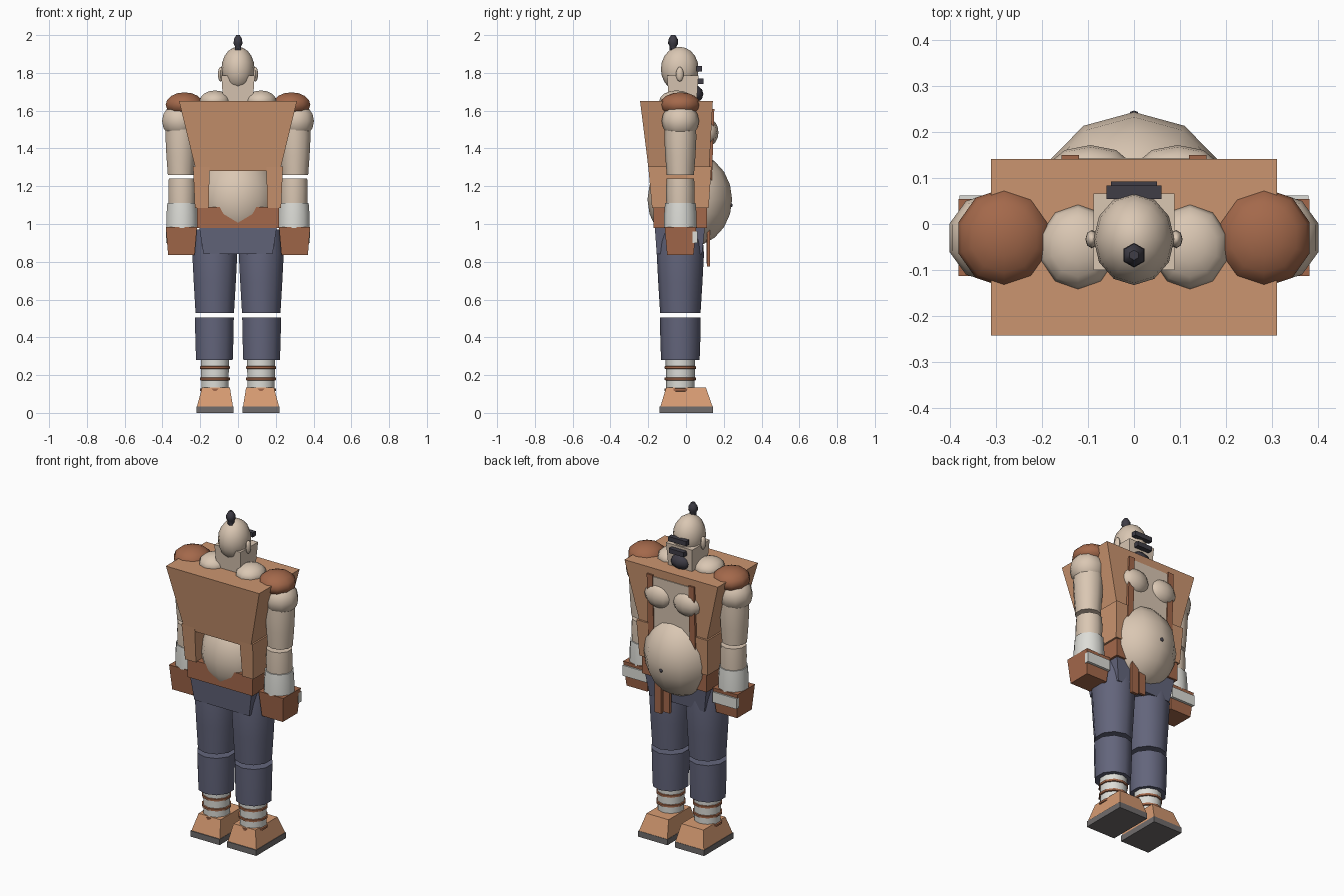
import bpy, bmesh, math
from mathutils import Vector

cube = bpy.data.objects.get("Cube")
if cube:
    bpy.data.objects.remove(cube, do_unlink=True)


def material(name, r, g, b):
    m = bpy.data.materials.new(name)
    m.use_nodes = True
    m.diffuse_color = (r, g, b, 1)
    m.node_tree.nodes["Principled BSDF"].inputs["Base Color"].default_value = (r, g, b, 1)
    return m


SKIN = material("skin", 0.70, 0.57, 0.45)
TAN = material("tan_leather", 0.60, 0.30, 0.16)
SHOE = material("shoe_leather", 0.68, 0.33, 0.17)
BROWN = material("brown_leather", 0.37, 0.14, 0.07)
PANTS = material("slate_cloth", 0.125, 0.13, 0.20)
WRAP = material("white_wrap", 0.72, 0.72, 0.68)
HAIR = material("dark_hair", 0.05, 0.047, 0.062)
SOLE = material("grey_sole", 0.16, 0.15, 0.15)


def finish(name, mat, bm, smooth=False):
    bmesh.ops.recalc_face_normals(bm, faces=bm.faces)
    me = bpy.data.meshes.new(name)
    bm.to_mesh(me)
    bm.free()
    me.materials.append(mat)
    ob = bpy.data.objects.new(name, me)
    bpy.context.collection.objects.link(ob)
    if smooth:
        bpy.ops.object.select_all(action='DESELECT')
        ob.select_set(True)
        bpy.context.view_layer.objects.active = ob
        bpy.ops.object.shade_smooth_by_angle(angle=math.radians(55))
    return ob


def block(name, mat, x, y, z, top_x=None, top_y=None):
    """Box between ranges x, y, z, with optional other ranges for its top."""
    bm = bmesh.new()
    bmesh.ops.create_cube(bm, size=1)
    for v in bm.verts:
        up = v.co.z > 0
        rx = (top_x or x) if up else x
        ry = (top_y or y) if up else y
        v.co = Vector((rx[v.co.x > 0], ry[v.co.y > 0], z[up]))
    return finish(name, mat, bm)


def ball(name, mat, centre, radii, segments=10, rings=8):
    bm = bmesh.new()
    bmesh.ops.create_uvsphere(bm, u_segments=segments, v_segments=rings, radius=1)
    for v in bm.verts:
        v.co = Vector([c + r * p for c, r, p in zip(centre, radii, v.co)])
    return finish(name, mat, bm, True)


def tube(name, mat, x, y, profile, sides=10):
    """Closed lathe through (radius, height) points."""
    bm = bmesh.new()
    loops = []
    for r, z in profile:
        loops.append([bm.verts.new((x + r * math.sin(2 * math.pi * i / sides),
                                    y + r * math.cos(2 * math.pi * i / sides), z))
                      for i in range(sides)])
    for a, b in zip(loops, loops[1:]):
        for i in range(sides):
            j = (i + 1) % sides
            bm.faces.new((a[i], a[j], b[j], b[i]))
    bm.faces.new(loops[0])
    bm.faces.new(loops[-1])
    return finish(name, mat, bm, True)


def span(side, near, far):
    """Ordered x range on one side of the body."""
    return tuple(sorted((side * near, side * far)))


DEPTH = -0.03  # shared y of the limbs

for label, s in (("left", 1), ("right", -1)):
    # Feet
    block(label + "_sole", SOLE, span(s, 0.025, 0.22), (-0.14, 0.142), (0, 0.035))
    block(label + "_shoe", SHOE, span(s, 0.027, 0.217), (-0.135, 0.14), (0.035, 0.135),
          span(s, 0.043, 0.19), (-0.105, 0.105))
    # Legs
    tube(label + "_ankle_wrap", WRAP, s * 0.122, DEPTH, [(0.075, 0.11), (0.078, 0.285)])
    for i, z in enumerate((0.122, 0.18, 0.24)):
        tube(f"{label}_ankle_band_{i + 1}", BROWN, s * 0.122, DEPTH,
             [(0.072, z - 0.01), (0.083, z - 0.006), (0.083, z + 0.006), (0.072, z + 0.01)])
    tube(label + "_shin", PANTS, s * 0.125, DEPTH,
         [(0.102, 0.28), (0.106, 0.39), (0.108, 0.505)])
    tube(label + "_thigh", PANTS, s * 0.123, DEPTH,
         [(0.107, 0.53), (0.117, 0.69), (0.125, 0.84), (0.115, 0.97)])
    # Arms
    block(label + "_fist", BROWN, span(s, 0.23, 0.37), (-0.1, 0.04), (0.835, 0.985),
          span(s, 0.217, 0.382), (-0.113, 0.055))
    block(label + "_fist_plate", WRAP, span(s, 0.222, 0.38), (0.035, 0.062), (0.9, 0.963))
    tube(label + "_wrist_wrap", WRAP, s * 0.297, DEPTH, [(0.087, 0.98), (0.086, 1.05), (0.081, 1.11)])
    tube(label + "_forearm", SKIN, s * 0.297, DEPTH, [(0.074, 1.1), (0.076, 1.18), (0.073, 1.24)])
    tube(label + "_upper_arm", SKIN, s * 0.303, DEPTH,
         [(0.072, 1.26), (0.08, 1.36), (0.085, 1.46), (0.08, 1.58)])
    ball(label + "_deltoid", SKIN, (s * 0.308, DEPTH, 1.545), (0.099, 0.099, 0.095))
    ball(label + "_shoulder_pad", BROWN, (s * 0.283, DEPTH, 1.632), (0.105, 0.108, 0.065))
    # Torso muscles
    ball(label + "_trapezius", SKIN, (s * 0.122, -0.05, 1.65), (0.085, 0.092, 0.057))
    ball(label + "_pectoral", SKIN, (s * 0.095, 0.115, 1.485), (0.095, 0.057, 0.075))
    ball(label + "_ear", SKIN, (s * 0.092, -0.033, 1.793), (0.014, 0.02, 0.039), 8, 8)
    # Vest sides and braces
    block(label + "_vest_side", TAN, span(s, 0.155, 0.228), (-0.18, 0.12), (1.085, 1.305),
          span(s, 0.15, 0.238), (-0.2, 0.135))
    block(label + "_brace", BROWN, span(s, 0.12, 0.158), (0.09, 0.136), (1.2, 1.61),
          None, (0.1, 0.15))

# Vest and chest
block("vest_body", TAN, (-0.222, 0.222), (-0.197, 0.122), (1.28, 1.65),
      (-0.312, 0.312), (-0.243, 0.142))
block("chest", SKIN, (-0.125, 0.125), (0, 0.129), (1.2, 1.6), None, (0, 0.144))

# Belly
ball("belly", SKIN, (0, 0.02, 1.13), (0.22, 0.224, 0.25), 12, 10)
ball("navel", HAIR, (0, 0.238, 1.1), (0.011, 0.009, 0.011), 8, 6)

# Hips, belt and hanging belt ends
block("hips", PANTS, (-0.183, 0.183), (-0.155, 0.085), (0.842, 0.98),
      (-0.205, 0.205), (-0.165, 0.1))
block("belt", BROWN, (-0.217, 0.217), (-0.172, 0.112), (0.978, 1.09))
block("belt_end_long", BROWN, (0.076, 0.12), (0.11, 0.128), (0.775, 1.03))
block("belt_end_short", BROWN, (0.022, 0.066), (0.108, 0.124), (0.79, 1.03))

# Head
block("jaw", SKIN, (-0.078, 0.078), (-0.09, 0.055), (1.63, 1.785),
      (-0.088, 0.088), (-0.1, 0.066))
ball("head", SKIN, (0, -0.033, 1.82), (0.088, 0.1, 0.118), 12, 10)
block("brow", HAIR, (-0.06, 0.06), (0.055, 0.084), (1.808, 1.836))
block("moustache", HAIR, (-0.05, 0.05), (0.055, 0.093), (1.742, 1.77))
ball("beard", HAIR, (0, 0.04, 1.688), (0.068, 0.052, 0.048), 8, 6)
tube("topknot", HAIR, 0, -0.068,
     [(0.019, 1.92), (0.019, 1.942), (0.027, 1.956), (0.025, 1.978), (0.011, 2.0)], 6)
